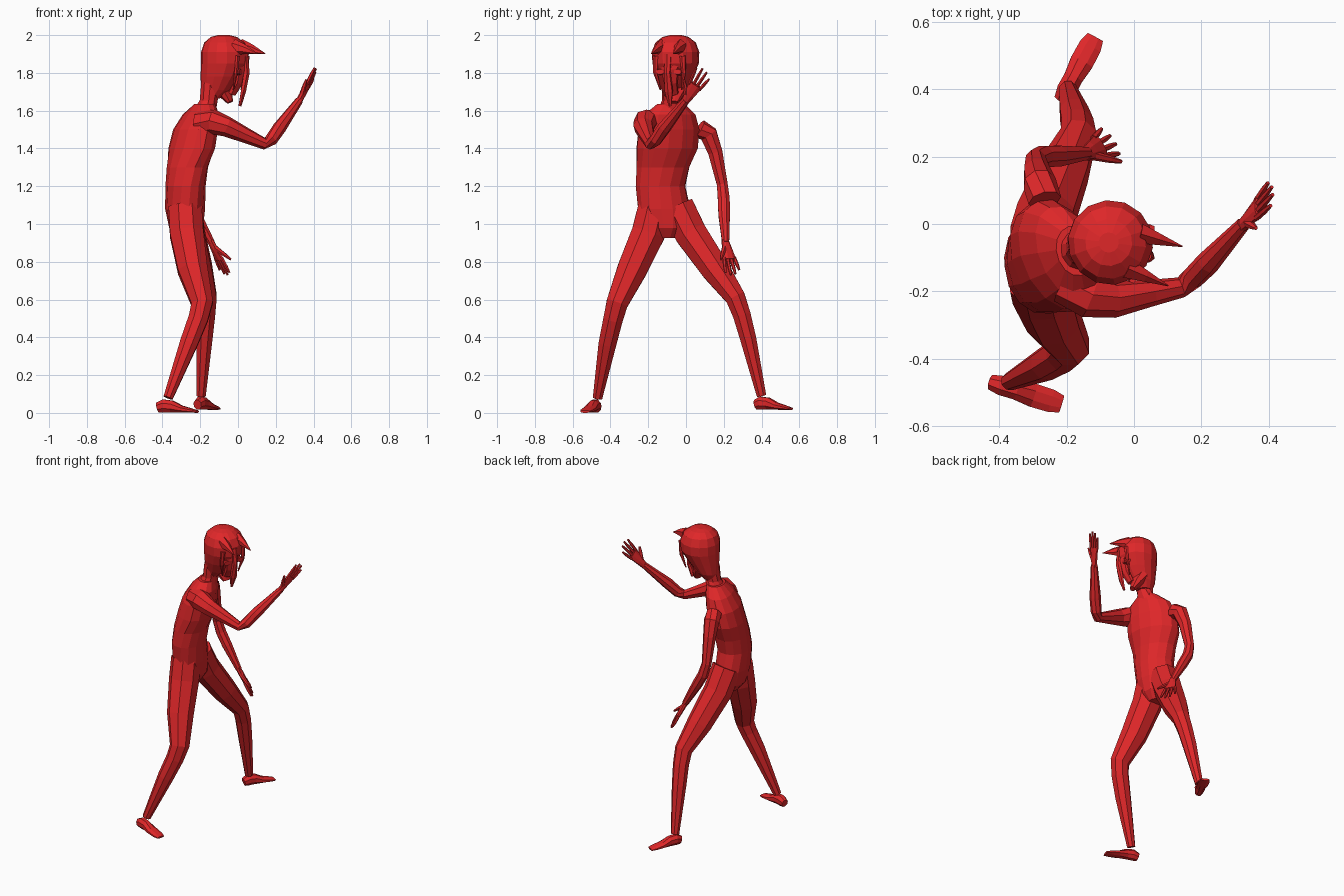
import bpy, math
from mathutils import Vector

red = bpy.data.materials.new("red")
red.diffuse_color = (0.74, 0.02, 0.022, 1)


def loft(name, rings):
    """Skin a list of equal-sized vertex rings and cap both ends."""
    n = len(rings[0])
    verts = [v for r in rings for v in r]
    faces = []
    for i in range(len(rings) - 1):
        for j in range(n):
            a, b = i * n + j, i * n + (j + 1) % n
            faces.append((a, b, b + n, a + n))
    faces.append(tuple(reversed(range(n))))
    faces.append(tuple(range(len(verts) - n, len(verts))))
    me = bpy.data.meshes.new(name)
    me.from_pydata(verts, [], faces)
    me.materials.append(red)
    ob = bpy.data.objects.new(name, me)
    bpy.context.collection.objects.link(ob)
    return ob


def body(name, rows, n):
    """Horizontal ellipses: centre x, y, z, half depth, half width, yaw."""
    rings = []
    for x, y, z, d, w, yaw in rows:
        c, s = math.cos(math.radians(yaw)), math.sin(math.radians(yaw))
        ring = []
        for k in range(n):
            t = 2 * math.pi * (k + 0.5) / n
            f, l = d * math.cos(t), w * math.sin(t)
            ring.append((x + f * c - l * s, y + f * s + l * c, z))
        rings.append(ring)
    return loft(name, rings)


def tube(name, rows, side, n=8):
    """Tube along rows of (point, radius along side, radius across side)."""
    pts = [Vector(r[0]) for r in rows]
    rings = []
    for i, (p, a, b) in enumerate(rows):
        t = (pts[min(i + 1, len(pts) - 1)] - pts[max(i - 1, 0)]).normalized()
        u = Vector(side)
        u = (u - t * u.dot(t)).normalized()
        v = t.cross(u)
        rings.append([pts[i] + u * a * math.cos(2 * math.pi * (k + 0.5) / n)
                      + v * b * math.sin(2 * math.pi * (k + 0.5) / n) for k in range(n)])
    return loft(name, rings)


def limb(name, rows, side, n=8):
    return tube(name, [((x, y, z), r, r) for x, y, z, r in rows], side, n)


def hand(name, wrist, tip, spread, thumb):
    w, t, s = Vector(wrist), Vector(tip), Vector(spread).normalized()
    k = w.lerp(t, 0.52)
    tube(name + "_palm", [(w.lerp(t, -0.08), .02, .017), (w.lerp(t, 0.2), .03, .016),
                          (k, .041, .013)], s, 8)
    for i, length in enumerate((0.93, 1.0, 0.97, 0.84)):
        o = (i - 1.5) * 0.0205
        a = w.lerp(t, 0.45) + s * o
        b = w.lerp(t, length) + s * o * 1.45
        tube(f"{name}_finger_{i + 1}", [(a, .010, .010), (a.lerp(b, .6), .0095, .0095),
                                        (b, .006, .006)], s, 6)
    a = w.lerp(t, 0.15) - s * 0.015
    b = Vector(thumb)
    tube(name + "_thumb", [(a, .014, .014), (a.lerp(b, .6), .011, .011), (b, .006, .006)], s, 6)


def foot(name, heel, toe, ankle, z0):
    h, t = Vector((*heel, 0)), Vector((*toe, 0))
    side = (t - h).cross(Vector((0, 0, 1)))
    rows = [(0, .024, .028), (.15, .032, .037), (.35, .031, .034), (.6, .038, .020),
            (.85, .037, .012), (1, .028, .007)]
    tube(name, [(h.lerp(t, f) + Vector((0, 0, z0 + b)), a, b) for f, a, b in rows], side, 8)


# Torso and neck, twisting towards the shoulders
body("torso", [
    (-.27, -.10, .925, .05, .05, 5), (-.275, -.10, .98, .09, .11, 5),
    (-.28, -.115, 1.08, .105, .14, 8), (-.278, -.135, 1.2, .105, .134, 12),
    (-.268, -.122, 1.3, .107, .145, 16), (-.245, -.1, 1.4, .115, .172, 22),
    (-.225, -.09, 1.5, .108, .172, 22), (-.197, -.085, 1.58, .085, .145, 22),
    (-.175, -.08, 1.635, .055, .075, 15)], 14)
body("neck", [(-.185, -.08, 1.58, .065, .08, 10), (-.155, -.075, 1.655, .05, .052, 0),
              (-.135, -.07, 1.75, .06, .06, -10)], 10)

# Head, turned to its right
YAW = -20
body("skull", [
    (-.14, -.065, 1.665, .045, .045, YAW), (-.118, -.06, 1.71, .08, .068, YAW),
    (-.092, -.06, 1.78, .107, .098, YAW), (-.072, -.055, 1.85, .126, .123, YAW),
    (-.07, -.055, 1.91, .127, .126, YAW), (-.072, -.055, 1.96, .108, .108, YAW),
    (-.075, -.055, 1.99, .070, .070, YAW), (-.075, -.055, 2.0, .030, .030, YAW)], 14)


def hd(f, l, z):
    """Head space: forward, left, height."""
    c, s = math.cos(math.radians(YAW)), math.sin(math.radians(YAW))
    return Vector((-.07 + f * c - l * s, -.055 + f * s + l * c, z))


left = hd(0, 1, 0) - hd(0, 0, 0)
tube("jaw", [(hd(-.03, 0, 1.74), .07, .05), (hd(.005, 0, 1.69), .05, .035),
             (hd(.03, 0, 1.645), .025, .016)], left, 8)
tube("face", [(hd(.085, 0, 1.9), .07, .03), (hd(.09, 0, 1.82), .05, .03),
              (hd(.075, 0, 1.75), .038, .025), (hd(.04, 0, 1.69), .03, .02)], left, 8)
tube("long_nose", [(hd(.118, 0, 1.9), .022, .012), (hd(.122, 0, 1.8), .016, .018),
                   (hd(.105, 0, 1.7), .024, .014), (hd(.085, 0, 1.625), .008, .008)], left, 6)
for m, label in ((1, "left"), (-1, "right")):
    tube(label + "_horn", [(hd(.07, m * .055, 1.935), .034, .045),
                           (hd(.13, m * .058, 1.925), .020, .026),
                           (hd(.205, m * .062, 1.902), .002, .002)], left, 6)
    tube(label + "_cheek_strand", [(hd(.10, m * .075, 1.89), .018, .012),
                                   (hd(.093, m * .08, 1.8), .012, .010),
                                   (hd(.07, m * .06, 1.71), .004, .004)], left, 6)
    tube(label + "_eye", [(hd(.07, m * .048, 1.805), .026, .020),
                          (hd(.108, m * .05, 1.805), .022, .015)], left, 8)

# Arms and hands
limb("right_arm", [(-.20, -.17, 1.53, .07), (-.13, -.215, 1.54, .066), (-.06, -.225, 1.515, .054),
                   (.05, -.205, 1.465, .040), (.14, -.188, 1.425, .031), (.175, -.16, 1.445, .034),
                   (.22, -.115, 1.51, .036), (.325, 0, 1.655, .021)], (0, 1, .3))
hand("right_hand", (.325, 0, 1.655), (.412, .10, 1.815), (0, .85, -.5), (.362, -.012, 1.765))
limb("left_arm", [(-.265, .07, 1.505, .05), (-.28, .12, 1.475, .050), (-.288, .155, 1.38, .041),
                  (-.292, .192, 1.21, .031), (-.27, .20, 1.13, .034), (-.225, .202, 1.05, .033),
                  (-.14, .21, .90, .020)], (0, 1, 0))
hand("left_hand", (-.14, .21, .90), (-.062, .25, .73), (-.5, .85, 0), (-.038, .185, .812))

# Legs and feet
limb("right_leg", [(-.28, -.165, 1.09, .095), (-.272, -.20, .95, .096), (-.24, -.285, .76, .085),
                   (-.19, -.365, .58, .062), (-.21, -.385, .50, .056), (-.26, -.415, .37, .051),
                   (-.37, -.468, .08, .027)], (1, 0, 0))
foot("right_foot", (-.425, -.47), (-.215, -.535), None, 0)
limb("left_leg", [(-.28, -.045, 1.09, .095), (-.262, .025, .95, .092), (-.21, .155, .76, .080),
                  (-.165, .262, .61, .057), (-.168, .295, .52, .051), (-.178, .33, .39, .046),
                  (-.196, .40, .09, .027)], (1, 0, 0))
foot("left_foot", (-.215, .37), (-.115, .555), None, .015)
